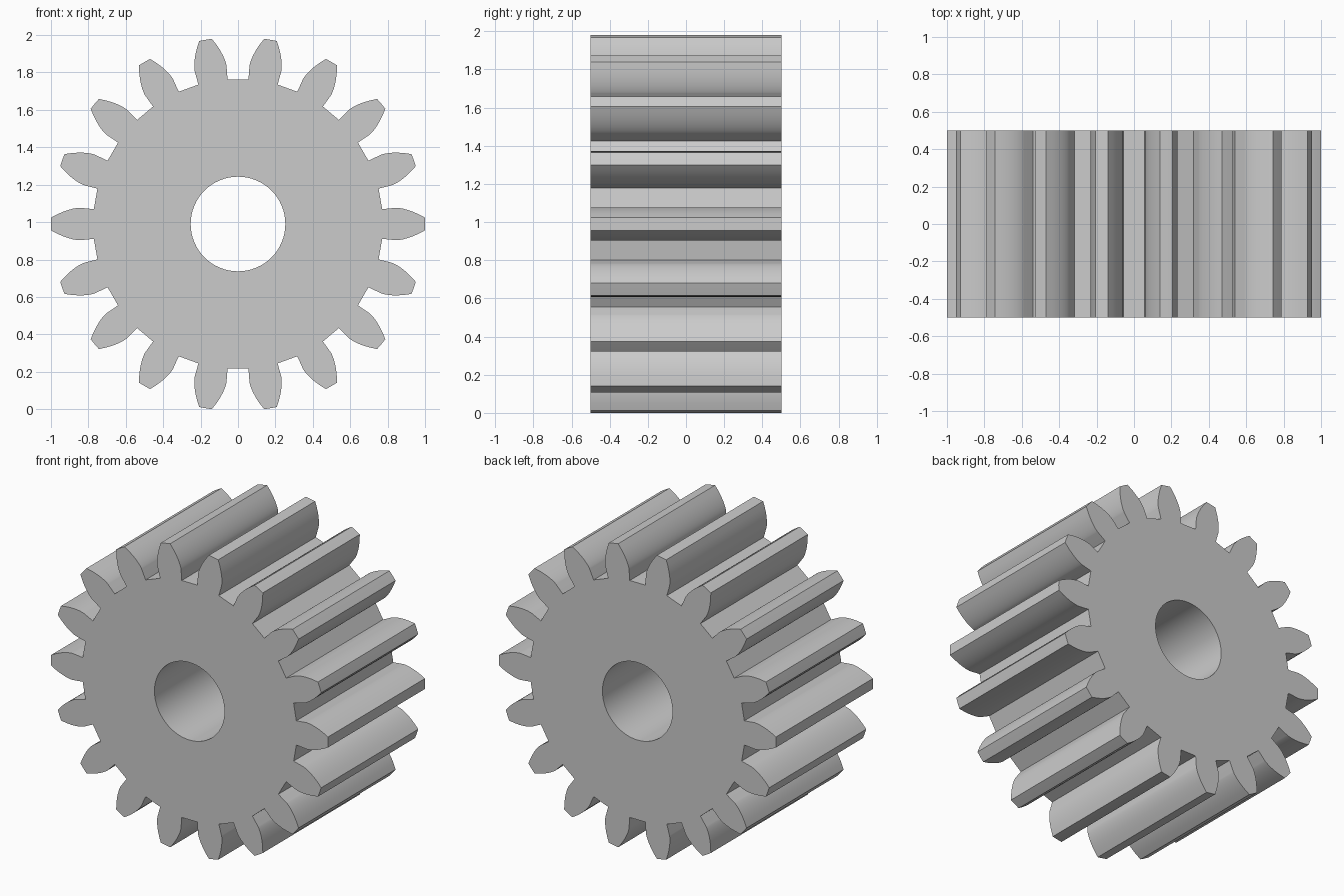
import bpy, bmesh
from math import cos, sin, tan, acos, atan, sqrt, pi, radians
from mathutils import Vector

if "Cube" in bpy.data.objects:
    bpy.data.objects.remove(bpy.data.objects["Cube"])

TEETH = 18
TIP_R = 1.0
PITCH_R = 0.9
ROOT_R = 0.775
BASE_R = PITCH_R * cos(radians(20))
BORE_R = 0.253
WIDTH = 1.0
CENTRE_Z = 0.99
FLANK_STEPS = 8


def half_tooth():
    """Involute flank as (radius, half angle) pairs, root to tip."""
    base_half = pi / (2 * TEETH) + tan(radians(20)) - radians(20)
    roll_max = sqrt((TIP_R / BASE_R) ** 2 - 1)
    points = [(ROOT_R, base_half)]
    for i in range(FLANK_STEPS + 1):
        roll = roll_max * i / FLANK_STEPS
        points.append((BASE_R * sqrt(1 + roll * roll), base_half - (roll - atan(roll))))
    return points


def add_loop(bm, polar):
    verts = [bm.verts.new((r * cos(a), -WIDTH / 2, CENTRE_Z + r * sin(a))) for r, a in polar]
    return [bm.edges.new((v, verts[(i + 1) % len(verts)])) for i, v in enumerate(verts)]


# Toothed outline and round bore
flank = half_tooth()
outline = []
for t in range(TEETH):
    mid = 2 * pi * t / TEETH
    outline += [(r, mid - a) for r, a in flank]
    outline.append((TIP_R, mid))
    outline += [(r, mid + a) for r, a in reversed(flank)]
bore = [(BORE_R, 2 * pi * i / 64) for i in range(64)]

# Fill the front face and extrude it through the width
bm = bmesh.new()
edges = add_loop(bm, outline) + add_loop(bm, bore)
bmesh.ops.triangle_fill(bm, edges=edges, use_beauty=True, normal=Vector((0, -1, 0)))
result = bmesh.ops.extrude_face_region(bm, geom=bm.faces[:], use_keep_orig=True)
moved = [g for g in result["geom"] if isinstance(g, bmesh.types.BMVert)]
bmesh.ops.translate(bm, verts=moved, vec=(0, WIDTH, 0))
bmesh.ops.recalc_face_normals(bm, faces=bm.faces[:])

mesh = bpy.data.meshes.new("spur_gear")
bm.to_mesh(mesh)
bm.free()
gear = bpy.data.objects.new("spur_gear", mesh)
bpy.context.collection.objects.link(gear)

# Smooth flanks and bore, crisp edges elsewhere
bpy.context.view_layer.objects.active = gear
gear.select_set(True)
bpy.ops.object.shade_smooth_by_angle(angle=radians(25))
